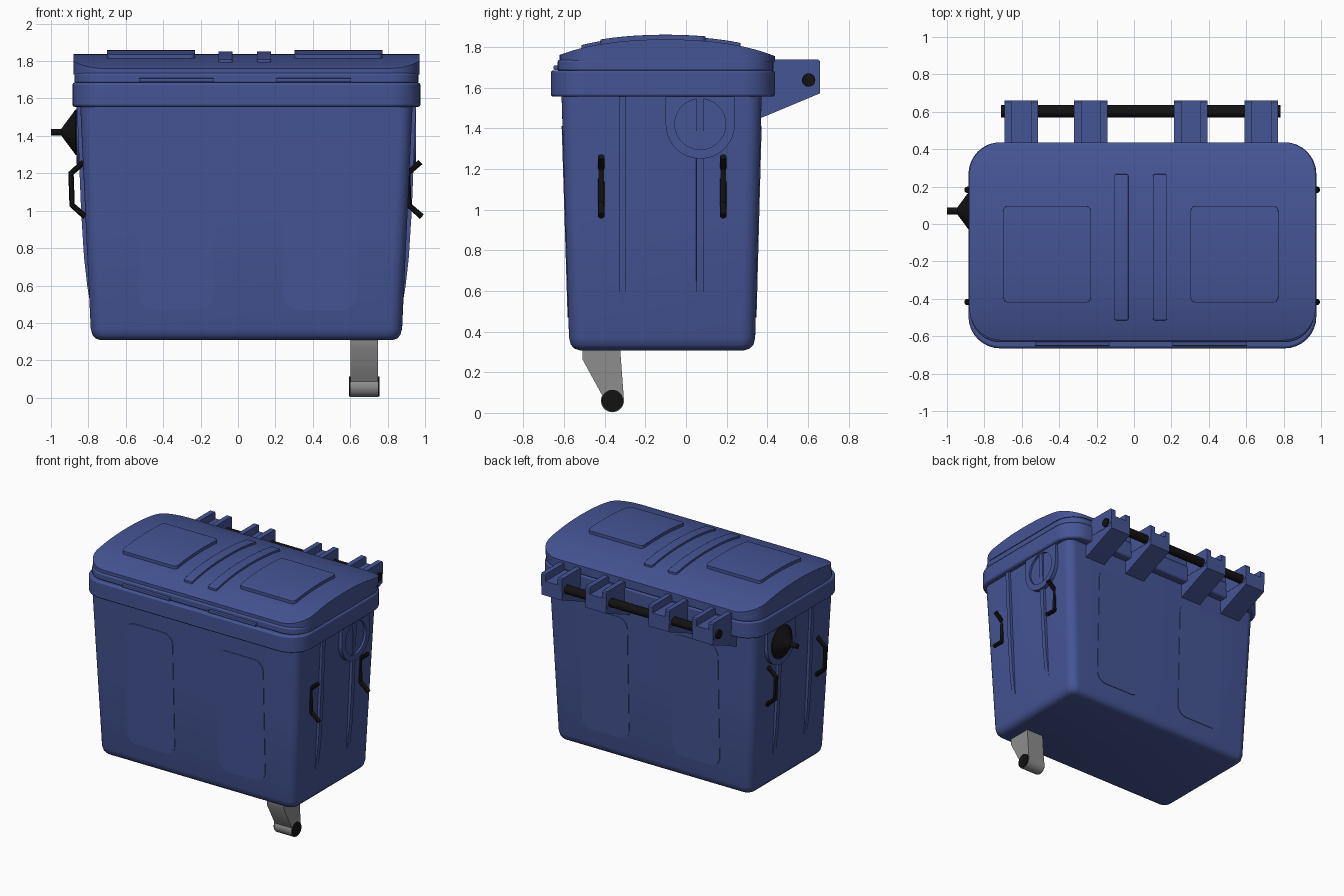
import bpy, bmesh
from math import sin, cos, pi, radians, sqrt

cube = bpy.data.objects.get("Cube")
if cube:
    bpy.data.objects.remove(cube, do_unlink=True)


def material(name, rgb, rough=0.6):
    m = bpy.data.materials.new(name)
    m.use_nodes = True
    m.diffuse_color = (*rgb, 1)
    bsdf = m.node_tree.nodes["Principled BSDF"]
    bsdf.inputs["Base Color"].default_value = (*rgb, 1)
    bsdf.inputs["Roughness"].default_value = rough
    return m


BLUE = material("blue plastic", (0.06, 0.09, 0.3))
BLACK = material("black rubber", (0.006, 0.006, 0.006))
GREY = material("grey metal", (0.27, 0.27, 0.27))
CX = 0.045          # centre line of the bin
RIM_Z = 1.555


def finish(ob, mat, bevel=0.0):
    ob.data.materials.append(mat)
    if bevel:
        mod = ob.modifiers.new("soft edges", 'BEVEL')
        mod.width, mod.segments = bevel, 2
        mod.limit_method, mod.angle_limit = 'ANGLE', radians(40)
    bpy.ops.object.select_all(action='DESELECT')
    ob.select_set(True)
    bpy.context.view_layer.objects.active = ob
    bpy.ops.object.shade_smooth_by_angle(angle=radians(35))
    return ob


def loft(name, rings, mat, bevel=0.0):
    """Skin a list of equal-length point rings and cap both ends."""
    bm = bmesh.new()
    rows = [[bm.verts.new(p) for p in ring] for ring in rings]
    n = len(rows[0])
    for a, b in zip(rows, rows[1:]):
        for i in range(n):
            j = (i + 1) % n
            bm.faces.new((a[i], a[j], b[j], b[i]))
    bm.faces.new(rows[0][::-1])
    bm.faces.new(rows[-1])
    bmesh.ops.recalc_face_normals(bm, faces=bm.faces)
    me = bpy.data.meshes.new(name)
    bm.to_mesh(me)
    bm.free()
    ob = bpy.data.objects.new(name, me)
    bpy.context.collection.objects.link(ob)
    return finish(ob, mat, bevel)


def prism_x(name, profile, x0, x1, mat, bevel=0.0):
    """Extrude a (y, z) profile along x."""
    return loft(name, [[(x, y, z) for y, z in profile] for x in (x0, x1)], mat, bevel)


def circle(y, z, r, n=32):
    return [(y + r * cos(2 * pi * i / n), z + r * sin(2 * pi * i / n)) for i in range(n)]


def rounded(u0, u1, v0, v1, r, n=8):
    """Rounded rectangle outline."""
    pts = []
    corners = ((u1 - r, v1 - r), (u0 + r, v1 - r), (u0 + r, v0 + r), (u1 - r, v0 + r))
    for k, (u, v) in enumerate(corners):
        for i in range(n + 1):
            a = pi / 2 * (k + i / n)
            pts.append((u + r * cos(a), v + r * sin(a)))
    return pts


# Tapered body walls as functions of height
def taper(lo, hi):
    return lambda z: lo + (hi - lo) * (z - 0.36) / (RIM_Z - 0.36)


half_w, front_y, back_y = taper(0.832, 0.888), taper(-0.575, -0.612), taper(0.34, 0.372)


def level(z, inset=0.0, r=0.07):
    w = half_w(z) - inset
    return [(x, y, z) for x, y in
            rounded(CX - w, CX + w, front_y(z) + inset, back_y(z) - inset, r)]


# Body
loft("bin_body", [level(0.308, 0.05, 0.04), level(0.317, 0.024, 0.055), level(0.335, 0.008, 0.065),
                  level(0.37), level(1.0), level(1.6)], BLUE)


# Rim and lid base
def slab(name, grow, z0, z1, y0, y1, r):
    outline = rounded(CX - grow, CX + grow, y0, y1, r)
    loft(name, [[(x, y, z) for x, y in outline] for z in (z0, z1)], BLUE, 0.012)


slab("body_rim", 0.93, RIM_Z, 1.685, -0.665, 0.437, 0.17)
slab("lid_base", 0.92, 1.68, 1.737, -0.632, 0.43, 0.16)


# Arched lid and the raised parts on it
def arch(y):
    d = y + 0.1
    return 1.837 - 0.2 * d ** 2 - 0.3 * d ** 4


def arched_slab(name, x0, x1, y0, y1, r, z0, lift, bevel, n=36):
    rings = []
    for i in range(n + 1):
        y = (y0 + y1) / 2 - (y1 - y0) / 2 * cos(pi * i / n)
        d = max(0, r - min(y - y0, y1 - y))
        cut = r - sqrt(max(0, r * r - d * d))
        z = arch(y) + lift
        rings.append([(x0 + cut, y, z0), (x1 - cut, y, z0), (x1 - cut, y, z), (x0 + cut, y, z)])
    loft(name, rings, BLUE, bevel)


arched_slab("lid", CX - 0.925, CX + 0.925, -0.622, 0.437, 0.17, 1.728, 0, 0)
for side, x in (("right", -0.70), ("left", 0.302)):
    arched_slab("lid_panel_" + side, x, x + 0.47, -0.42, 0.097, 0.03, 1.76, 0.023, 0.008)
for side, x in (("right", -0.105), ("left", 0.102)):
    arched_slab("lid_rib_" + side, x, x + 0.075, -0.515, 0.267, 0.01, 1.75, 0.015, 0.005)

# Finger grips on the front of the lid
for side, x in (("right", -0.53), ("left", 0.205)):
    prism_x("lid_grip_" + side, rounded(-0.652, -0.6, 1.687, 1.709, 0.006, 2), x, x + 0.4, BLUE)

# Shallow panels on the front and back walls
for side, x in (("right", -0.53), ("left", 0.24)):
    outline = rounded(x, x + 0.4, 0.47, 1.41, 0.08)
    for wall, fy, out in (("front", front_y, -1), ("back", back_y, 1)):
        loft(wall + "_panel_" + side,
             [[(u, fy(z) + out * t, z) for u, z in outline] for t in (-0.01, 0.004)], BLUE)


# Side walls: ribs and round housings
def housing_outline(r, square):
    pts = []
    for i in range(48):
        c, s = cos(2 * pi * i / 48), sin(2 * pi * i / 48)
        k = r
        if square and s > 0:
            k = min(r / max(abs(c), 1e-6), 0.15 / max(s, 1e-6))
        pts.append((0.07 + k * c, 1.42 + k * s))
    return pts


for side, s in (("right", -1), ("left", 1)):
    for place, y in (("front", -0.312), ("back", 0.068)):
        rings = []
        for z, out in ((0.5, -0.004), (0.6, 0.008), (0.75, 0.018), (1.0, 0.022), (1.57, 0.018)):
            x = half_w(z)
            rings.append([(CX + s * (x + o), y + dy, z) for o, dy in
                          ((-0.03, -0.019), (out, -0.017), (out, 0.017), (-0.03, 0.019))])
        loft(f"{place}_rib_{side}", rings, BLUE)
    shape = [(housing_outline(0.17, True), 0.82), (housing_outline(0.17, True), 0.908),
             (housing_outline(0.125, False), 0.908), (housing_outline(0.125, False), 0.892)]
    loft("round_housing_" + side,
         [[(CX + s * x, y, z) for y, z in pts] for pts, x in shape], BLUE)

# Black drain plug on the right side
loft("drain_plug", [[(x, y, z) for y, z in circle(0.07, 1.42, r)] for x, r in
                    ((-0.84, 0.122), (-0.868, 0.122), (-0.945, 0.018), (-1.0, 0.018))], BLACK)

# Bent handles
for side, x in (("right", 0), ("left", 1.8)):
    for place, y in (("front", -0.417), ("back", 0.183)):
        cu = bpy.data.curves.new("handle", 'CURVE')
        cu.dimensions = '3D'
        cu.bevel_depth, cu.bevel_resolution, cu.use_fill_caps = 0.0165, 3, True
        path = ((-0.825, 1.26), (-0.893, 1.2), (-0.887, 1.03), (-0.817, 0.968))
        sp = cu.splines.new('POLY')
        sp.points.add(len(path) - 1)
        for p, (px, pz) in zip(sp.points, path):
            p.co = (px + x, y, pz, 1)
        ob = bpy.data.objects.new(f"{place}_handle_{side}", cu)
        bpy.context.collection.objects.link(ob)
        bpy.ops.object.select_all(action='DESELECT')
        ob.select_set(True)
        bpy.context.view_layer.objects.active = ob
        bpy.ops.object.convert(target='MESH')
        finish(bpy.context.object, BLACK)

# Hinge brackets: solid wedge with two raised cheeks, joined by a rod
wedge = [(0.34, 1.44), (0.38, 1.455), (0.66, 1.572), (0.66, 1.682), (0.34, 1.682)]
cheek = [(0.4, 1.6), (0.64, 1.6), (0.66, 1.64), (0.66, 1.728), (0.652, 1.737), (0.4, 1.737)]
for i, x in enumerate((-0.692, -0.32, 0.215, 0.592)):
    prism_x(f"hinge_{i + 1}", wedge, x + 0.002, x + 0.176, BLUE)
    for side, dx in (("right", 0), ("left", 0.14)):
        prism_x(f"hinge_{i + 1}_cheek_{side}", cheek, x + dx, x + dx + 0.038, BLUE)
prism_x("hinge_rod", circle(0.603, 1.637, 0.033), -0.71, 0.783, BLACK)

# Single caster: fork and wheel
arc = [(-0.362 + 0.057 * cos(a), 0.06 + 0.057 * sin(a))
       for a in (pi + pi / 6 * 0.8 - 0.9 + i * (pi + 0.5) / 16 for i in range(17))]
prism_x("caster_fork", [(-0.325, 0.33), (-0.51, 0.33), (-0.51, 0.265)] + arc, 0.602, 0.748, GREY)
prism_x("caster_wheel", circle(-0.362, 0.06, 0.053), 0.594, 0.756, BLACK)
